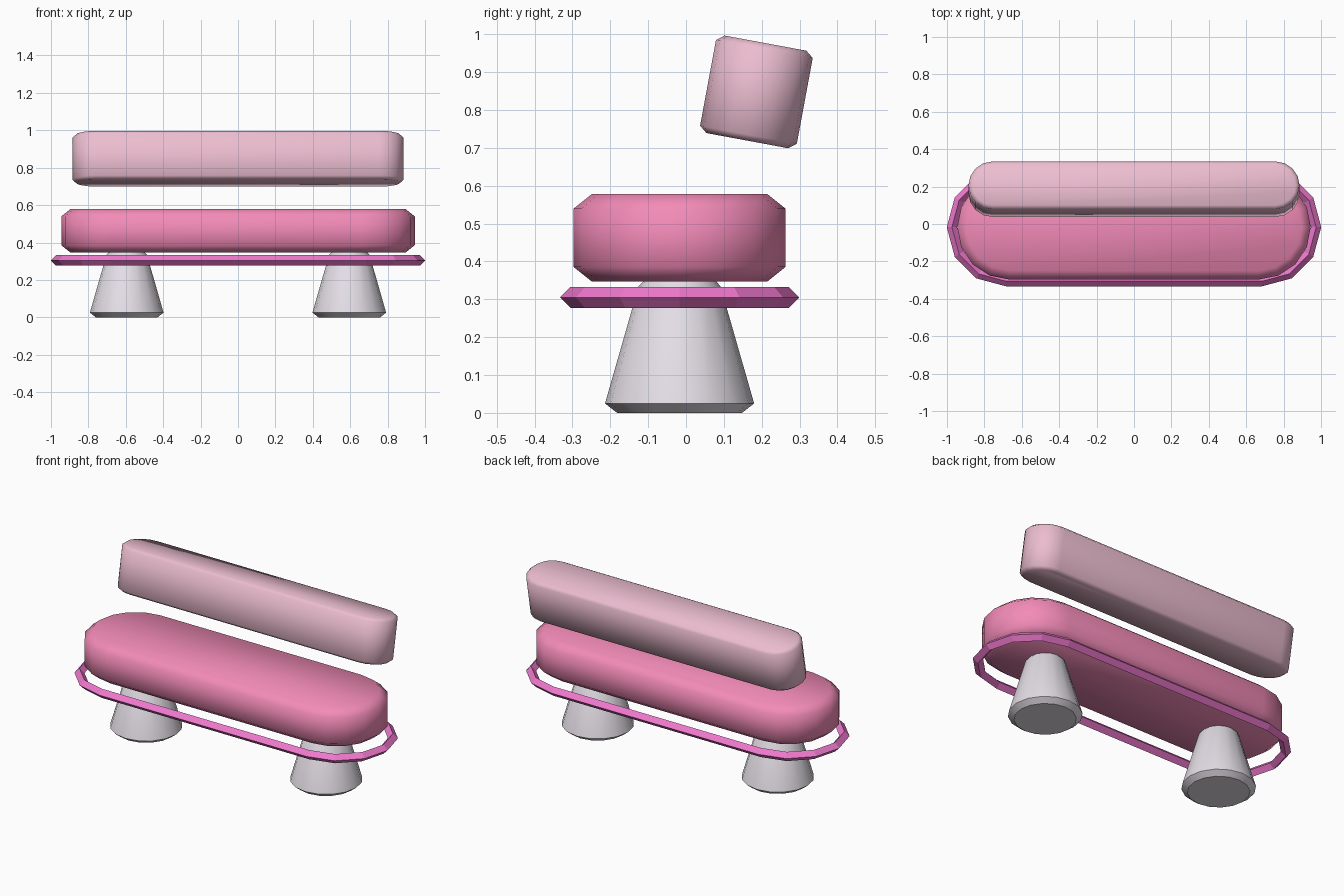
import bpy, bmesh
from math import sin, cos, pi, radians

if "Cube" in bpy.data.objects:
    bpy.data.objects.remove(bpy.data.objects["Cube"])

CY = -0.017  # seat, ring and legs share this depth centre


def material(name, rgb):
    m = bpy.data.materials.new(name)
    m.diffuse_color = (*rgb, 1)
    m.use_nodes = True
    m.node_tree.nodes["Principled BSDF"].inputs["Base Color"].default_value = m.diffuse_color
    return m


def stadium(half, r, n):
    """Outline with two rounded ends, n segments per end."""
    pts = []
    for s, start in ((1, -pi / 2), (-1, pi / 2)):
        for i in range(n + 1):
            a = start + pi * i / n
            pts.append((s * half + r * cos(a), r * sin(a)))
    return pts


def loft(name, rings, mat, loc, closed=False, smooth=None, tilt=0):
    """Skin a list of equal-length point rings; cap the ends or join them."""
    bm = bmesh.new()
    vs = [[bm.verts.new(p) for p in ring] for ring in rings]
    n = len(vs[0])
    pairs = list(zip(vs, vs[1:])) + ([(vs[-1], vs[0])] if closed else [])
    for a, b in pairs:
        for i in range(n):
            j = (i + 1) % n
            bm.faces.new((a[i], a[j], b[j], b[i]))
    if not closed:
        bm.faces.new(vs[0][::-1])
        bm.faces.new(vs[-1])
    bmesh.ops.recalc_face_normals(bm, faces=bm.faces)
    me = bpy.data.meshes.new(name)
    bm.to_mesh(me)
    bm.free()
    ob = bpy.data.objects.new(name, me)
    bpy.context.collection.objects.link(ob)
    me.materials.append(mat)
    ob.location = loc
    ob.rotation_euler.x = tilt
    if smooth:
        bpy.ops.object.select_all(action='DESELECT')
        ob.select_set(True)
        bpy.context.view_layer.objects.active = ob
        bpy.ops.object.shade_smooth_by_angle(angle=radians(smooth))
    return ob


def cushion(name, half, r, height, bevel, mat, loc, tilt=0):
    h = height / 2
    levels = ((-h, bevel), (-h + bevel * .8, 0), (h - bevel * .8, 0), (h, bevel))
    rings = [[(x, y, z) for x, y in stadium(half, r - inset, 8)] for z, inset in levels]
    return loft(name, rings, mat, loc, smooth=60, tilt=tilt)


# Seat cushion and tilted backrest cushion
cushion("seat", 0.665, 0.28, 0.231, 0.048, material("seat_pink", (.9, .26, .48)),
        (0, CY, 0.4625))
cushion("backrest", 0.755, 0.13, 0.262, 0.02, material("pale_pink", (.84, .51, .63)),
        (0, 0.186, 0.848), tilt=radians(-10.5))

# Thin trim ring with a diamond cross-section
w = 0.0275
rings = [[(x, y, z) for x, y in stadium(0.685, 0.2885 + d, 6)]
         for d, z in ((w, 0), (0, w), (-w, 0), (0, -w))]
loft("trim_ring", rings, material("trim_magenta", (.86, .19, .61)),
     (0, CY, 0.305), closed=True)

# Tapered pedestal legs
leg_mat = material("leg_grey", (.77, .73, .79))
profile = ((.165, 0), (.197, .025), (.108, .335), (.092, .352))
for side, x in (("left", -.595), ("right", .595)):
    rings = [[(r * cos(2 * pi * i / 16), r * sin(2 * pi * i / 16), z) for i in range(16)]
             for r, z in profile]
    loft(side + "_leg", rings, leg_mat, (x, CY, 0), smooth=35)
